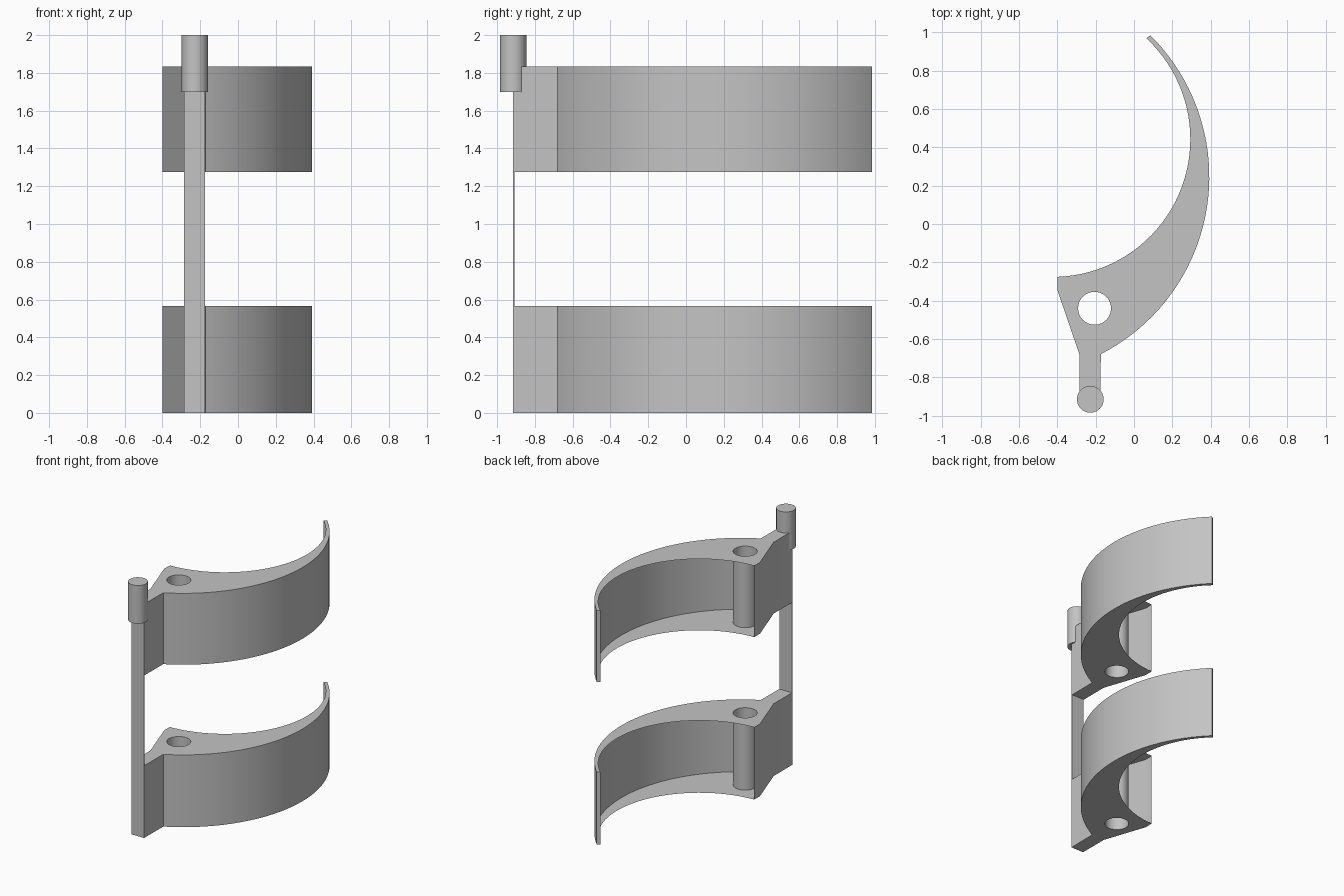
import bpy, bmesh
from math import cos, sin, radians

cube = bpy.data.objects.get("Cube")
if cube:
    bpy.data.objects.remove(cube, do_unlink=True)

grey = bpy.data.materials.new("plain grey")
grey.use_nodes = True
grey.diffuse_color = (0.55, 0.55, 0.55, 1)
grey.node_tree.nodes["Principled BSDF"].inputs["Base Color"].default_value = (0.55, 0.55, 0.55, 1)


def arc(cx, cy, r, start, end, steps):
    angles = [radians(start + (end - start) * i / steps) for i in range(steps + 1)]
    return [(cx + r * cos(a), cy + r * sin(a)) for a in angles]


def finish(bm, name):
    mesh = bpy.data.meshes.new(name)
    bm.to_mesh(mesh)
    bm.free()
    mesh.materials.append(grey)
    obj = bpy.data.objects.new(name, mesh)
    bpy.context.collection.objects.link(obj)
    bpy.ops.object.select_all(action="DESELECT")
    obj.select_set(True)
    bpy.context.view_layer.objects.active = obj
    bpy.ops.object.shade_smooth_by_angle(angle=radians(30))
    return obj


# Plan outline: stem and corner, convex back, then concave side
stem = [(-0.4, -0.345), (-0.285, -0.68), (-0.285, -0.915), (-0.175, -0.915)]
convex = arc(-0.647, 0.2465, 1.04, -62.9, 45.2, 40)
concave = arc(-0.425, 0.4427, 0.719, 47.1, -87.9, 40)
outline = stem + convex + concave
open_start = len(stem) + len(convex)
hole = arc(-0.206, -0.44, 0.086, 360, 0, 32)[:-1]


def crescent_shell(name, z0, z1):
    """Hollow crescent, open on its concave side, with a tube through it."""
    bm = bmesh.new()
    cap_edges = {z0: [], z1: []}
    for ring, is_outline in ((outline, True), (hole, False)):
        low, high = [[bm.verts.new((x, y, z)) for x, y in ring] for z in (z0, z1)]
        n = len(ring)
        for i in range(n):
            j = (i + 1) % n
            cap_edges[z0].append(bm.edges.new((low[i], low[j])))
            cap_edges[z1].append(bm.edges.new((high[i], high[j])))
            if is_outline and open_start <= i < n - 1:
                continue
            bm.faces.new((low[i], low[j], high[j], high[i]))
    # Flat plates with the hole left open
    for z, sign in ((z0, -1), (z1, 1)):
        filled = bmesh.ops.triangle_fill(bm, edges=cap_edges[z], use_beauty=True)
        for f in filled["geom"]:
            if isinstance(f, bmesh.types.BMFace):
                f.normal_update()
                if f.normal.z * sign < 0:
                    f.normal_flip()
    return finish(bm, name)


crescent_shell("lower_crescent", 0, 0.567)
crescent_shell("upper_crescent", 1.275, 1.835)

# Thin strip joining the two stems
bm = bmesh.new()
bmesh.ops.create_cube(bm, size=1)
bmesh.ops.scale(bm, vec=(0.11, 0.008, 0.708), verts=bm.verts)
bmesh.ops.translate(bm, vec=(-0.23, -0.911, 0.921), verts=bm.verts)
finish(bm, "connecting_strip")

# Pin at the top of the stem
bm = bmesh.new()
bmesh.ops.create_cone(bm, cap_ends=True, segments=40, radius1=0.07, radius2=0.07, depth=0.3)
bmesh.ops.translate(bm, vec=(-0.228, -0.915, 1.85), verts=bm.verts)
finish(bm, "top_pin")
